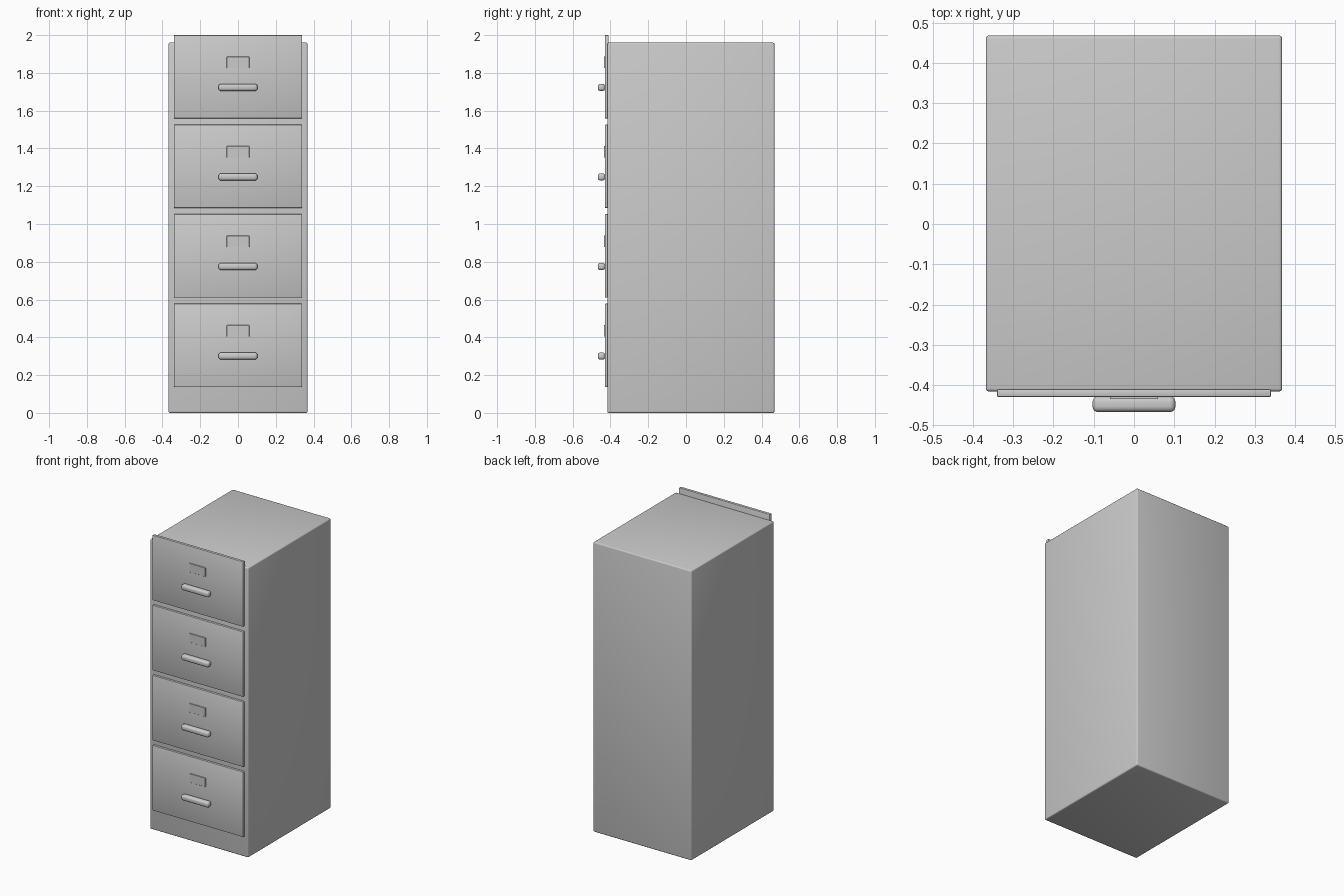
import bpy
import math

if "Cube" in bpy.data.objects:
    bpy.data.objects.remove(bpy.data.objects["Cube"])


def box(name, x, y, z, bevel, segments=3):
    """Bevelled box from (min, max) ranges on each axis."""
    bpy.ops.mesh.primitive_cube_add(size=1)
    ob = bpy.context.object
    ob.name = name
    ob.location = [(a + b) / 2 for a, b in (x, y, z)]
    ob.scale = [b - a for a, b in (x, y, z)]
    bpy.ops.object.transform_apply(location=False, rotation=False, scale=True)
    mod = ob.modifiers.new("bevel", 'BEVEL')
    mod.width = bevel
    mod.segments = segments
    bpy.ops.object.modifier_apply(modifier=mod.name)
    bpy.ops.object.shade_smooth_by_angle(angle=math.radians(35))
    return ob


# cabinet body
box("cabinet_body", (-0.368, 0.368), (-0.416, 0.468), (0, 1.96), 0.008)

# four drawers, each with a front panel, label plate and pull handle
for i in range(4):
    z = 0.137 + i * 0.474
    n = i + 1
    box(f"drawer_front_{n}", (-0.34, 0.34), (-0.43, -0.41), (z, z + 0.441), 0.004, 2)
    box(f"label_plate_{n}", (-0.06, 0.06), (-0.435, -0.425), (z + 0.267, z + 0.327), 0.001, 1)
    box(f"handle_{n}", (-0.103, 0.103), (-0.467, -0.428), (z + 0.145, z + 0.183), 0.014, 4)
